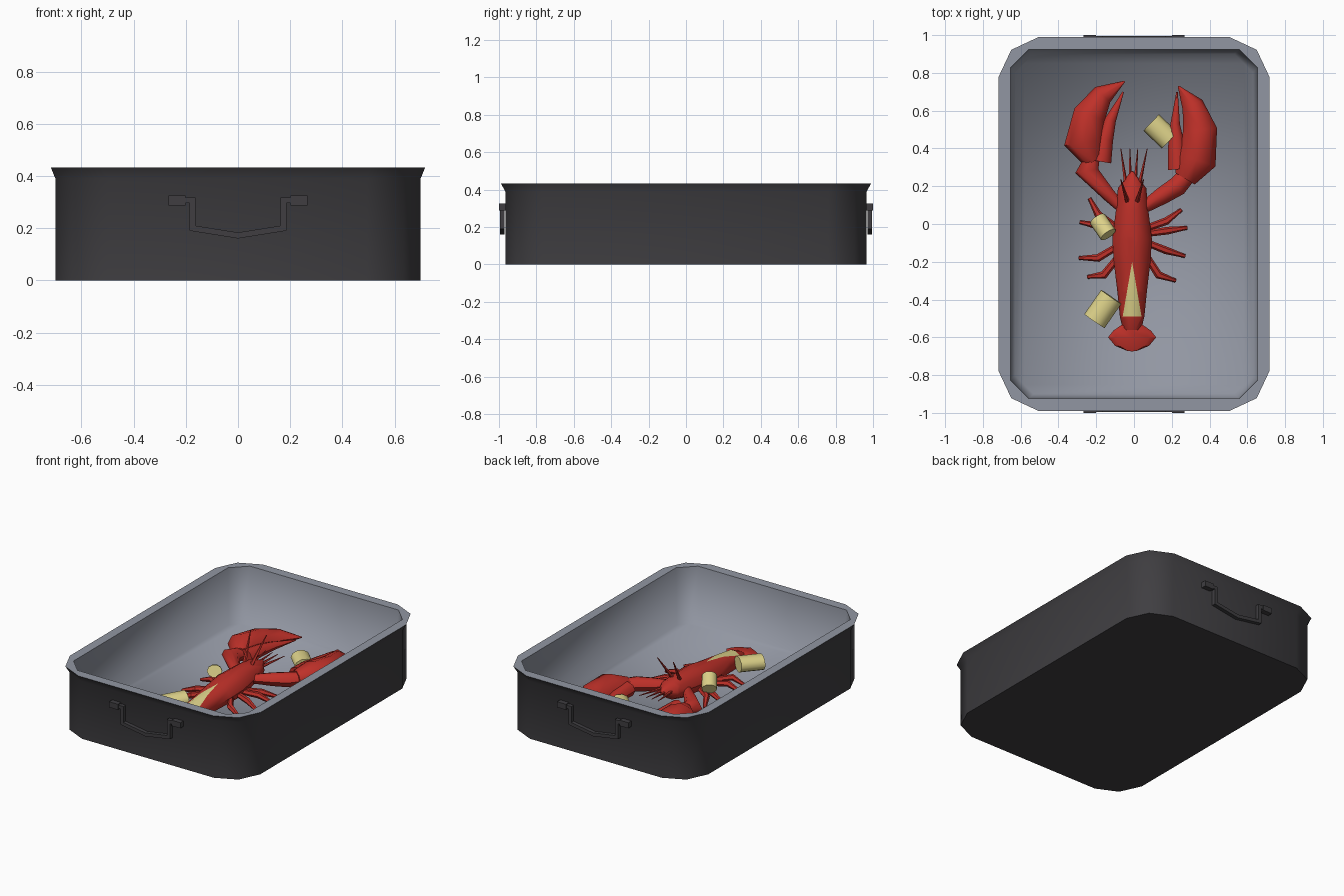
import bpy, bmesh, math
from mathutils import Vector

if "Cube" in bpy.data.objects:
    bpy.data.objects.remove(bpy.data.objects["Cube"])


def material(name, rgb):
    m = bpy.data.materials.new(name)
    m.diffuse_color = (*rgb, 1)
    m.use_nodes = True
    m.node_tree.nodes["Principled BSDF"].inputs["Base Color"].default_value = m.diffuse_color
    return m


IRON = material("dark_iron", (0.050, 0.048, 0.053))
GREY = material("grey_enamel", (0.285, 0.305, 0.36))
RED = material("shell_red", (0.52, 0.030, 0.022))
YELLOW = material("butter_yellow", (0.72, 0.64, 0.25))


def finish(name, bm, mats, angle=None):
    bmesh.ops.recalc_face_normals(bm, faces=bm.faces)
    me = bpy.data.meshes.new(name)
    bm.to_mesh(me)
    bm.free()
    for m in mats:
        me.materials.append(m)
    ob = bpy.data.objects.new(name, me)
    bpy.context.collection.objects.link(ob)
    if angle:
        bpy.ops.object.select_all(action='DESELECT')
        ob.select_set(True)
        bpy.context.view_layer.objects.active = ob
        bpy.ops.object.shade_smooth_by_angle(angle=math.radians(angle))
    return ob


def loft(bm, path, sides=8, up=(0, 0, 1), turn=0.0):
    """Skin elliptical rings along (x, y, z, half width, half height) stations."""
    up, pts, rings = Vector(up), [Vector(p[:3]) for p in path], []
    for i, p in enumerate(path):
        dirs = [(pts[j + 1] - pts[j]).normalized() for j in (i - 1, i) if 0 <= j < len(pts) - 1]
        t = sum(dirs, Vector()).normalized()
        side = t.cross(up).normalized()
        top = side.cross(t)
        k = 1 / max(0.6, t.dot(dirs[0]))
        ring = []
        for n in range(sides):
            a = math.tau * n / sides + turn
            ring.append(bm.verts.new(pts[i] + side * p[3] * k * math.cos(a) + top * p[4] * math.sin(a)))
        rings.append(ring)
    for a, b in zip(rings, rings[1:]):
        for n in range(sides):
            m = (n + 1) % sides
            bm.faces.new((a[n], a[m], b[m], b[n]))
    bm.faces.new(rings[0])
    bm.faces.new(rings[-1])


# pan: stacked rings with clipped corners, outside then inside
def pan_ring(bm, hx, hy, c, mid, z):
    quarter = [(hx, hy - c), (hx - mid, hy - mid), (hx - c, hy)]
    pts = quarter + [(-x, y) for x, y in quarter[::-1]]
    pts += [(-x, -y) for x, y in pts]
    return [bm.verts.new((x, y, z)) for x, y in pts]


bm = bmesh.new()
rings = [pan_ring(bm, *r) for r in (
    (0.70, 0.966, 0.205, 0.065, 0.0),
    (0.70, 0.966, 0.205, 0.065, 0.39),
    (0.717, 0.989, 0.21, 0.067, 0.432),
    (0.655, 0.925, 0.098, 0.049, 0.432),
    (0.630, 0.900, 0.098, 0.049, 0.06))]
bm.faces.new(rings[0])
for i in range(4):
    for n in range(12):
        m = (n + 1) % 12
        f = bm.faces.new((rings[i][n], rings[i][m], rings[i + 1][m], rings[i + 1][n]))
        f.material_index = int(i >= 2)
bm.faces.new(rings[4]).material_index = 1
for f in bm.faces:
    f.smooth = True
for i in (0, 2, 3):
    for n in range(12):
        bm.edges.get((rings[i][n], rings[i][(n + 1) % 12])).smooth = False
finish("roasting_pan", bm, [IRON, GREY])

# handles on both short ends
for s, name in ((-1, "front_handle"), (1, "back_handle")):
    bm = bmesh.new()
    half = [(-0.21, 0.307), (-0.175, 0.307), (-0.175, 0.20), (0, 0.172)]
    line = half + [(-x, z) for x, z in half[-2::-1]]
    loft(bm, [(x, s * 0.983, z, 0.016, 0.018) for x, z in line], 4, (0, 1, 0), math.pi / 4)
    for sx in (-1, 1):
        v = bmesh.ops.create_cube(bm, size=1)["verts"]
        bmesh.ops.scale(bm, vec=(0.066, 0.04, 0.038), verts=v)
        bmesh.ops.translate(bm, vec=(sx * 0.234, s * 0.98, 0.306), verts=v)
    finish(name, bm, [IRON])

# lobster body, with the open tail cut in as a yellow wedge
CX = -0.01
bm = bmesh.new()
loft(bm, [(CX, y, z, w, h) for y, z, w, h in (
    (0.28, 0.185, 0.006, 0.006), (0.19, 0.17, 0.075, 0.06), (0.08, 0.16, 0.085, 0.08),
    (-0.08, 0.15, 0.105, 0.085), (-0.20, 0.14, 0.097, 0.075), (-0.36, 0.13, 0.078, 0.068),
    (-0.49, 0.12, 0.065, 0.06), (-0.56, 0.115, 0.048, 0.035))], 10)
for co, no in (((CX, -0.2, 0), (0.29, 0.05, 0)), ((CX, -0.2, 0), (-0.29, 0.05, 0)),
               ((CX, -0.49, 0), (0, 1, 0))):
    bmesh.ops.bisect_plane(bm, geom=bm.verts[:] + bm.edges[:] + bm.faces[:],
                           plane_co=co, plane_no=no, dist=1e-5)
bm.normal_update()
for f in bm.faces:
    c = f.calc_center_median()
    if c.z > 0.15 and -0.49 < c.y < -0.2 and abs(c.x - CX) < (-0.2 - c.y) * 0.172:
        f.material_index = 1
finish("lobster_body", bm, [RED, YELLOW], 40)

bm = bmesh.new()
loft(bm, [(CX, y, z, w, 0.026) for y, z, w in (
    (-0.53, 0.12, 0.05), (-0.565, 0.117, 0.10), (-0.60, 0.113, 0.127),
    (-0.645, 0.107, 0.09), (-0.67, 0.103, 0.03))], 8)
finish("tail_fan", bm, [RED], 30)

# claws: (x, y, half width) stations for palm, thumb and arm
CLAWS = {
    "left": (
        [(-0.215, 0.33, 0.05), (-0.265, 0.43, 0.10), (-0.235, 0.58, 0.085), (-0.165, 0.685, 0.055), (-0.05, 0.755, 0.004)],
        [(-0.175, 0.33, 0.055), (-0.155, 0.45, 0.045), (-0.125, 0.55, 0.03), (-0.057, 0.70, 0.004)],
        [(-0.05, 0.07, 0.025), (-0.13, 0.15, 0.035), (-0.25, 0.28, 0.052), (-0.22, 0.35, 0.04)]),
    "right": (
        [(0.27, 0.24, 0.06), (0.33, 0.34, 0.105), (0.35, 0.50, 0.088), (0.31, 0.63, 0.058), (0.235, 0.73, 0.004)],
        [(0.235, 0.29, 0.055), (0.225, 0.41, 0.045), (0.218, 0.53, 0.025), (0.228, 0.70, 0.004)],
        [(0.04, 0.08, 0.03), (0.15, 0.15, 0.046), (0.23, 0.20, 0.052), (0.30, 0.28, 0.045)]),
}
for side, (palm, thumb, arm) in CLAWS.items():
    for part, path, flat in (("claw", palm, 0.9), ("thumb", thumb, 0.9), ("arm", arm, 0.95)):
        bm = bmesh.new()
        loft(bm, [(x, y, 0.15, w, w * flat) for x, y, w in path], 8)
        finish(f"{side}_{part}", bm, [RED], 46)

# walking legs
LEGS = [
    [(0.07, -0.02), (0.17, 0.015), (0.25, 0.075)], [(0.07, -0.05), (0.18, -0.035), (0.28, -0.02)],
    [(0.07, -0.10), (0.17, -0.14), (0.27, -0.17)], [(0.06, -0.16), (0.13, -0.27), (0.22, -0.30)],
    [(-0.09, -0.02), (-0.19, 0.05), (-0.235, 0.135)], [(-0.09, -0.05), (-0.19, -0.01), (-0.285, 0.01)],
    [(-0.09, -0.12), (-0.19, -0.18), (-0.29, -0.18)], [(-0.08, -0.17), (-0.16, -0.27), (-0.245, -0.28)]]
bm = bmesh.new()
for leg in LEGS:
    loft(bm, [(x, y, z, r, r) for (x, y), z, r in zip(leg, (0.12, 0.12, 0.085), (0.018, 0.02, 0.01))], 6)
finish("walking_legs", bm, [RED], 40)

# feelers: four forward spikes and two raised antennae
bm = bmesh.new()
for x0, x1 in ((-0.045, -0.07), (-0.02, -0.022), (0.005, 0.02), (0.03, 0.07)):
    loft(bm, [(x0, 0.22, 0.18, 0.011, 0.011), (x1, 0.40, 0.19, 0.002, 0.002)], 5)
for s in (-1, 1):
    loft(bm, [(CX + s * 0.026, 0.12, 0.22, 0.013, 0.013), (CX + s * 0.06, 0.235, 0.39, 0.003, 0.003)], 5)
finish("feelers", bm, [RED], 50)

# cut yellow chunks: centre, axis, half length, half width, half height
for i, (c, axis, half, r, h) in enumerate((
        ((0.14, 0.49, 0.14), (0.72, -0.69, 0.0), 0.068, 0.06, 0.045),
        ((-0.165, -0.015, 0.185), (0.45, -0.65, 0.35), 0.055, 0.047, 0.04),
        ((-0.165, -0.45, 0.15), (0.57, 0.82, 0.05), 0.078, 0.065, 0.05))):
    c, d = Vector(c), Vector(axis).normalized() * half
    bm = bmesh.new()
    loft(bm, [(*(c - d), r, h), (*(c + d), r, h)], 10)
    finish(f"yellow_chunk_{i + 1}", bm, [YELLOW], 60)
